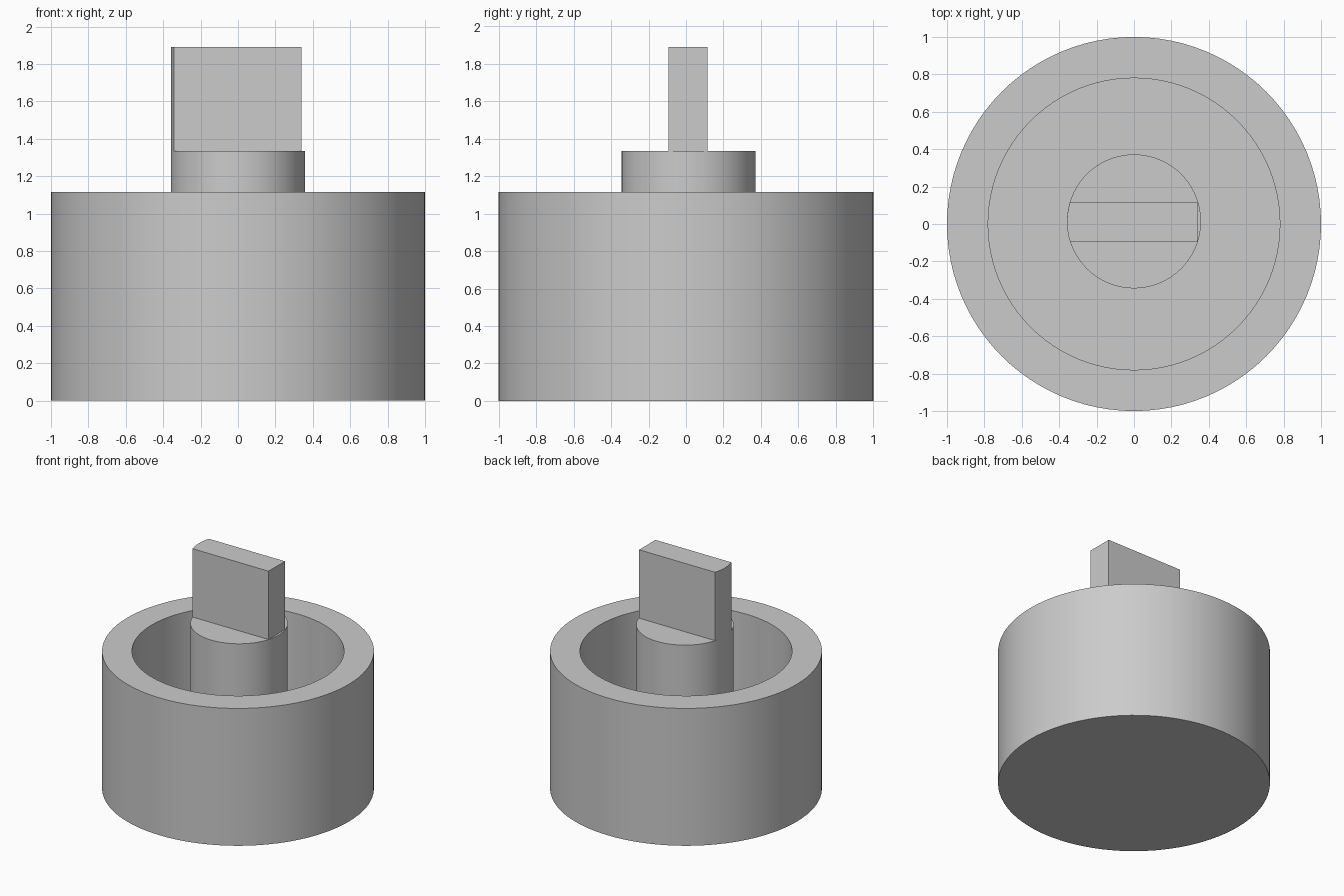
import bpy
import bmesh
from math import radians, asin, sin, cos, pi, tau

default = bpy.data.objects.get("Cube")
if default:
    bpy.data.objects.remove(default, do_unlink=True)

SEGMENTS = 96
RIM_Z, FLOOR_Z = 1.115, 0.22
POST_R, POST_Y, POST_TOP = 0.358, 0.014, 1.335
BLADE_TOP, BLADE_HALF = 1.89, 0.105

grey = bpy.data.materials.new("plain grey")
grey.use_nodes = True
GREY = (0.6, 0.6, 0.6, 1)
grey.diffuse_color = GREY
grey.node_tree.nodes["Principled BSDF"].inputs["Base Color"].default_value = GREY


def finish(bm, name):
    """Turn a bmesh into a named object, smooth with sharp corners."""
    bmesh.ops.recalc_face_normals(bm, faces=bm.faces)
    mesh = bpy.data.meshes.new(name)
    bm.to_mesh(mesh)
    bm.free()
    mesh.materials.append(grey)
    obj = bpy.data.objects.new(name, mesh)
    bpy.context.collection.objects.link(obj)
    bpy.ops.object.select_all(action="DESELECT")
    obj.select_set(True)
    bpy.context.view_layer.objects.active = obj
    bpy.ops.object.shade_smooth_by_angle(angle=radians(30))
    return obj


def lathe(name, profile):
    """Revolve an (r, z) profile, starting and ending on the axis."""
    bm = bmesh.new()
    verts = [bm.verts.new((r, 0, z)) for r, z in profile]
    edges = [bm.edges.new(pair) for pair in zip(verts, verts[1:])]
    bmesh.ops.spin(bm, geom=verts + edges, cent=(0, 0, 0), axis=(0, 0, 1),
                   angle=tau, steps=SEGMENTS, use_merge=True)
    bmesh.ops.remove_doubles(bm, verts=bm.verts, dist=1e-4)
    return finish(bm, name)


def prism(name, outline, z0, z1):
    """Extrude an (x, y) outline upward."""
    bm = bmesh.new()
    face = bm.faces.new([bm.verts.new((x, y, z0)) for x, y in outline])
    top = bmesh.ops.extrude_face_region(bm, geom=[face], use_keep_orig=True)
    moved = [v for v in top["geom"] if isinstance(v, bmesh.types.BMVert)]
    bmesh.ops.translate(bm, verts=moved, vec=(0, 0, z1 - z0))
    return finish(bm, name)


# Open cup with a thick wall and floor
lathe("cup", [(0, 0), (1, 0), (1, RIM_Z), (0.78, RIM_Z), (0.78, FLOOR_Z), (0, FLOOR_Z)])

# Round post standing on the cup floor
post = lathe("post", [(0, FLOOR_Z), (POST_R, FLOOR_Z), (POST_R, POST_TOP), (0, POST_TOP)])
post.location.y = POST_Y

# Flat blade: rounded left end flush with the post, straight right end
half = asin(BLADE_HALF / POST_R)
steps = 10
arc = [pi - half + 2 * half * i / steps for i in range(steps + 1)]
outline = [(POST_R * cos(a), POST_R * sin(a)) for a in arc]
outline += [(0.34, -BLADE_HALF), (0.34, BLADE_HALF)]
blade = prism("blade", outline, POST_TOP, BLADE_TOP)
blade.location.y = POST_Y - 0.003
